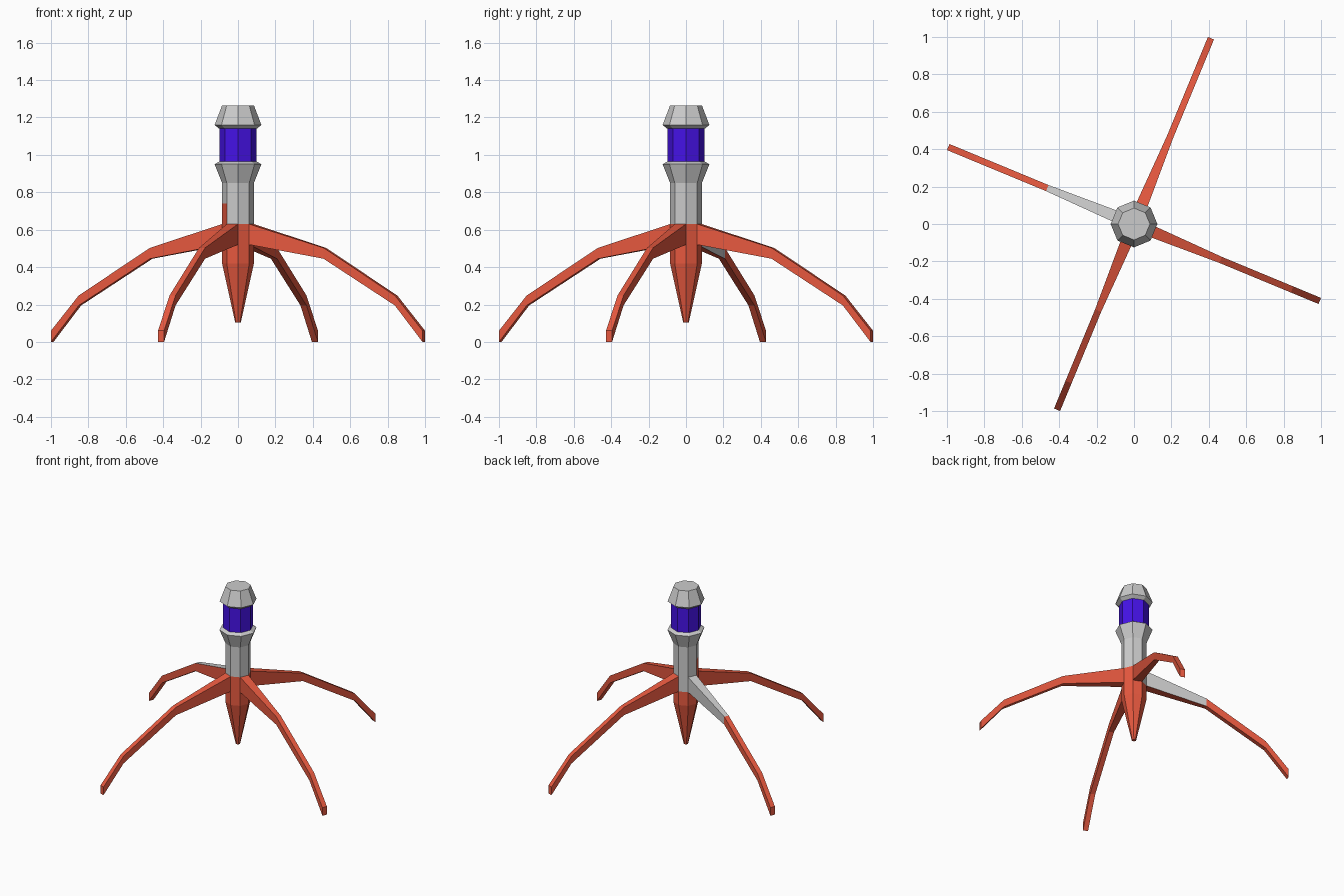
import bpy, bmesh
from math import sin, cos, radians
from mathutils import Matrix

if "Cube" in bpy.data.objects:
    bpy.data.objects.remove(bpy.data.objects["Cube"])


def material(name, rgb):
    m = bpy.data.materials.new(name)
    m.diffuse_color = (*rgb, 1)
    m.use_nodes = True
    m.node_tree.nodes["Principled BSDF"].inputs["Base Color"].default_value = m.diffuse_color
    return m


GREY = material("grey", (0.8, 0.8, 0.8))
RED = material("red", (0.8, 0.1, 0.05))
BLUE = material("blue", (0.06, 0.006, 0.8))


def finish(bm, name, mats):
    bmesh.ops.recalc_face_normals(bm, faces=bm.faces)
    me = bpy.data.meshes.new(name)
    bm.to_mesh(me)
    bm.free()
    for m in mats:
        me.materials.append(m)
    ob = bpy.data.objects.new(name, me)
    bpy.context.collection.objects.link(ob)
    return ob


def skin(bm, rings, slot, cap_start=True, cap_end=True):
    """Join rings of points; slot(ring, side) gives a material slot, or None for a hole."""
    vs = [[bm.verts.new(p) for p in ring] for ring in rings]
    n = len(vs[0])
    for k in range(len(vs) - 1):
        for i in range(n):
            s = slot(k, i)
            if s is not None:
                j = (i + 1) % n
                f = bm.faces.new((vs[k][i], vs[k][j], vs[k + 1][j], vs[k + 1][i]))
                f.material_index = s
    if cap_start:
        bm.faces.new(vs[0][::-1]).material_index = slot(0, 0) or 0
    if cap_end:
        bm.faces.new(vs[-1]).material_index = slot(len(vs) - 2, 0) or 0


def octagons(profile):
    return [[(r * cos(radians(45 * i)), r * sin(radians(45 * i)), z) for i in range(8)]
            for r, z in profile]


# Body: red spike and hub, grey post with flared collar; holes where legs join
def body_slot(k, i):
    if k == 2:
        if i % 2:
            return None
        return 0 if i == 2 else 1
    if k == 3 and i == 4:
        return 1
    return 1 if k < 2 else 0


bm = bmesh.new()
skin(bm, octagons([(0.015, 0.105), (0.085, 0.42), (0.085, 0.52), (0.085, 0.63),
                   (0.085, 0.74), (0.085, 0.85), (0.125, 0.95), (0.10, 0.965)]),
     body_slot, cap_end=False)
finish(bm, "body", [GREY, RED])

# Blue window band
bm = bmesh.new()
skin(bm, octagons([(0.10, 0.965), (0.10, 1.14)]), lambda k, i: 0, False, False)
finish(bm, "window_band", [BLUE])

# Grey head cap
bm = bmesh.new()
skin(bm, octagons([(0.10, 1.14), (0.125, 1.16), (0.085, 1.265)]),
     lambda k, i: 0, cap_start=False)
finish(bm, "head_cap", [GREY])

# Legs: radial distance, bottom z, top z, half width of each section
SECTIONS = [(0.0785, 0.52, 0.63, 0.0325), (0.502, 0.445, 0.503, 0.0175),
            (0.915, 0.195, 0.248, 0.0175), (1.075, 0.0, 0.06, 0.0175)]
for n, angle in enumerate((67.5, 157.5, 247.5, 337.5)):
    patched = n == 1
    bm = bmesh.new()
    # sides in order: bottom, left, top, right
    rings = [[(r, w, lo), (r, w, hi), (r, -w, hi), (r, -w, lo)]
             for r, lo, hi, w in SECTIONS]
    # the patched leg has a grey top and one grey side on its first segment
    skin(bm, rings, lambda k, i: 0 if patched and k == 0 and i in (1, 2) else 1,
         cap_start=False)
    bm.transform(Matrix.Rotation(radians(angle), 4, 'Z'))
    finish(bm, f"leg_{n + 1}", [GREY, RED])
